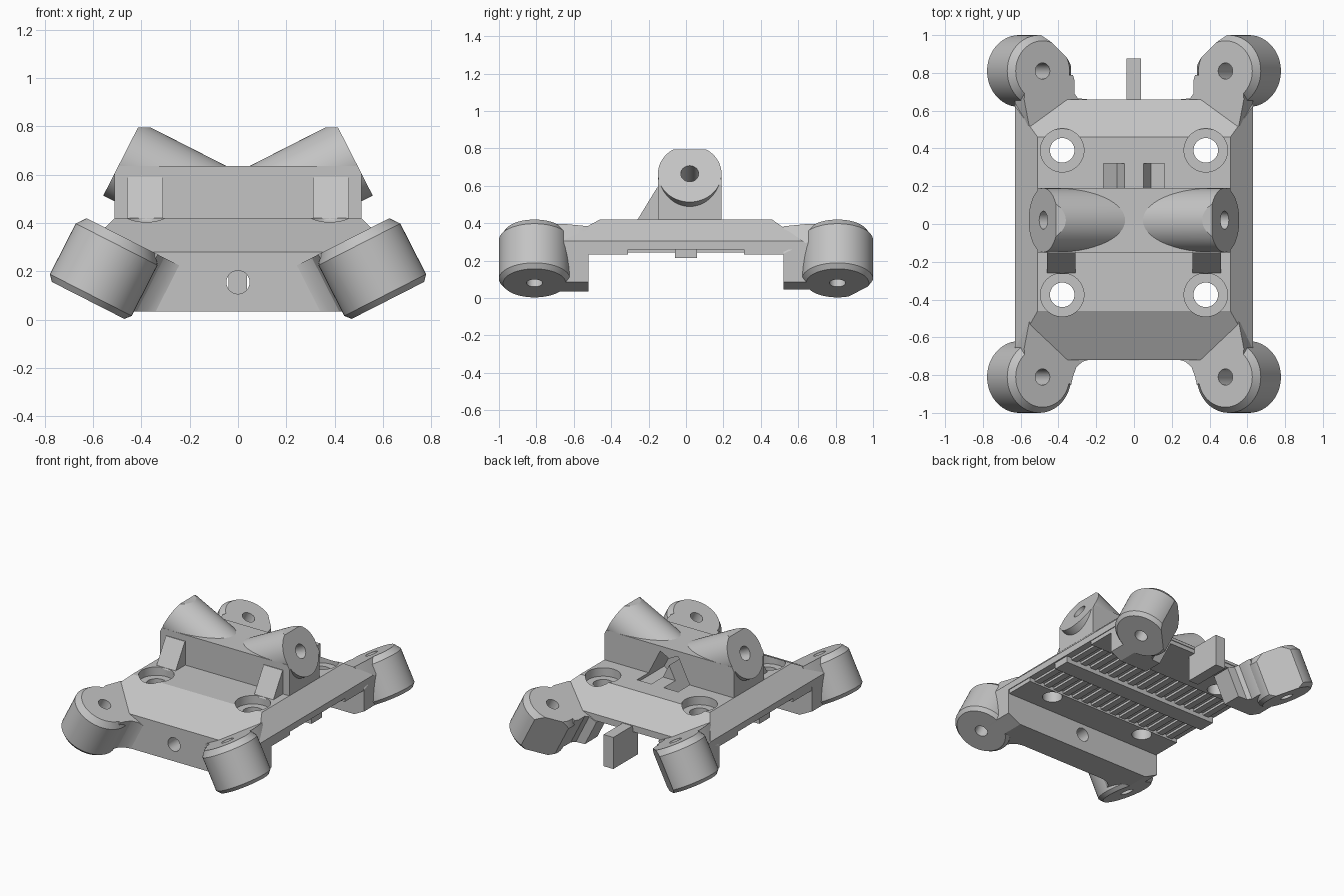
import bpy, bmesh
from math import cos, sin, pi, radians
from mathutils import Matrix, Vector

if "Cube" in bpy.data.objects:
    bpy.data.objects.remove(bpy.data.objects["Cube"])

grey = bpy.data.materials.new("plain grey")
grey.use_nodes = True
grey.diffuse_color = (0.55, 0.55, 0.55, 1)
grey.node_tree.nodes["Principled BSDF"].inputs["Base Color"].default_value = grey.diffuse_color

X, Y, Z = Vector((1, 0, 0)), Vector((0, 1, 0)), Vector((0, 0, 1))
TILT = radians(27)
OUT = Vector((cos(TILT), 0, sin(TILT)))     # up and outward
INW = Vector((-sin(TILT), 0, cos(TILT)))    # up and inward


def frame(origin, a, b, c):
    m = Matrix((a, b, c)).transposed().to_4x4()
    m.translation = origin
    return m


def skin(rings):
    """Closed solid through a stack of equal rings of points."""
    bm = bmesh.new()
    loops = [[bm.verts.new(p) for p in ring] for ring in rings]
    n = len(loops[0])
    for lo, hi in zip(loops, loops[1:]):
        for i in range(n):
            bm.faces.new((lo[i], lo[(i + 1) % n], hi[(i + 1) % n], hi[i]))
    bm.faces.new(loops[0][::-1])
    bm.faces.new(loops[-1])
    bmesh.ops.recalc_face_normals(bm, faces=bm.faces)
    return bm


def prism(points, m, depth):
    return skin([[m @ Vector((a, b, h)) for a, b in points] for h in (0, depth)])


def lathe(profile, m, n=48):
    return skin([[m @ Vector((r * cos(2 * pi * i / n), r * sin(2 * pi * i / n), h))
                  for i in range(n)] for r, h in profile])


def box(x0, x1, y0, y1, z0, z1):
    return prism([(x0, y0), (x1, y0), (x1, y1), (x0, y1)], frame((0, 0, z0), X, Y, Z), z1 - z0)


def clip(bm, point, normal):
    """Remove what lies on the normal's side and cap the cut."""
    res = bmesh.ops.bisect_plane(bm, geom=bm.verts[:] + bm.edges[:] + bm.faces[:],
                                 plane_co=point, plane_no=normal, clear_outer=True)
    edges = [e for e in res["geom_cut"] if isinstance(e, bmesh.types.BMEdge) and e.is_boundary]
    if edges:
        bmesh.ops.edgeloop_fill(bm, edges=edges)
    bmesh.ops.recalc_face_normals(bm, faces=bm.faces)
    return bm


def mirrored(bm):
    geom = bmesh.ops.duplicate(bm, geom=bm.verts[:] + bm.edges[:] + bm.faces[:])["geom"]
    for v in geom:
        if isinstance(v, bmesh.types.BMVert):
            v.co.x *= -1
    bmesh.ops.reverse_faces(bm, faces=[f for f in geom if isinstance(f, bmesh.types.BMFace)])
    return bm


parts = []


def part(name, bm, keep=True):
    mesh = bpy.data.meshes.new(name)
    bm.to_mesh(mesh)
    ob = bpy.data.objects.new(name, mesh)
    bpy.context.scene.collection.objects.link(ob)
    if keep:
        mesh.materials.append(grey)
        parts.append(ob)
    return ob


def cut(targets, bm, sides=(1, -1)):
    """Subtract a cutter, on one or both sides, from several parts."""
    for s in sides:
        tool = bm.copy()
        if s < 0:
            for v in tool.verts:
                v.co.x *= -1
            bmesh.ops.reverse_faces(tool, faces=tool.faces)
        cutter = part("cutter", tool, keep=False)
        cutter.hide_render = True
        for ob in targets:
            mod = ob.modifiers.new("cut", "BOOLEAN")
            mod.operation, mod.solver, mod.object = "DIFFERENCE", "EXACT", cutter
            bpy.context.view_layer.update()
            deps = bpy.context.evaluated_depsgraph_get()
            mesh = bpy.data.meshes.new_from_object(ob.evaluated_get(deps))
            ob.modifiers.clear()
            ob.data = mesh
        bpy.data.objects.remove(cutter)


def both(half):
    """Mirror an outline in x."""
    return half + [(-a, b) for a, b in reversed(half)]


# Main plate with sloped sides, front and back
plate = prism(both([(.51, .42), (.63, .305), (.63, .26)]), frame((0, -.72, 0), X, Z, Y), 1.38)
clip(plate, (0, -.46, .42), (0, -.14, .26))
clip(plate, (0, .46, .42), (0, .14, .2))
plate = part("main_plate", plate)

# Front wall below the plate
wall = part("front_wall", prism(both([(.63, .28), (.63, .085), (.53, .035)]),
                                frame((0, -.72, 0), X, Z, Y), .2))
cut([wall], lathe([(.048, 0), (.048, .4)], frame((0, -.8, .155), X, Z, Y)), sides=(1,))

# Underside pads, centre rib and gripping teeth
front_pad = part("front_underside_pad", box(-.625, .625, -.53, -.31, .232, .28))
back_pad = part("back_underside_pad", box(-.625, .625, .31, .655, .232, .28))
part("underside_rib", box(-.62, .62, -.06, .06, .215, .28))
teeth = bmesh.new()
for i in range(-7, 8):
    for y in (-.185, .185):
        m = Matrix.Translation((i * .08, y, .255)) @ Matrix.Diagonal((.045, .25, .022, 1))
        bmesh.ops.create_cube(teeth, size=1, matrix=m)
part("underside_teeth", teeth)

# Counterbored screw holes
for y, pad in ((-.375, front_pad), (.39, back_pad)):
    at = frame((.38, y, 0), X, Y, Z)
    cut([plate], lathe([(.115, .36), (.115, .5)], at))
    cut([plate, pad], lathe([(.065, .1), (.065, .5)], at))

# Tilted corner bosses with webs that blend into the plate
BOSS = [(.168, 0), (.19, .025), (.19, .26), (.16, .3)]
FILLET = [(-.17, -.04), (-.18, 0), (-.2, .05), (-.235, .08), (-.27, .09)]
STRAIGHT = [(-.18, .02), (-.19, .05), (-.19, .12), (-.21, .145), (-.27, .15)]
for name, d, inner in (("front", 1, FILLET), ("back", -1, STRAIGHT)):
    m = frame((.62, -.81 * d, .08), OUT, Y * d, INW)
    boss = lathe(BOSS, m)
    if d < 0:
        clip(boss, m @ Vector((-.1, -.11, 0)), m.to_3x3() @ Vector((-.16, -.18, 0)))
    web = prism(inner + [(-.27, .29), (.08, .29), (.11, .15), (.1, .06)], m, .3)
    clip(web, (.63, 0, 0), X)
    clip(web, (0, 0, .035 if d > 0 else .045), -Z)
    boss, web = part(name + "_bosses", mirrored(boss)), part(name + "_boss_webs", mirrored(web))
    cut([boss, web], lathe([(.043, -.2), (.043, .5)], m, 32))

# Upper saddle: block, two tilted arms
END = Vector((.48, .02, .665))
block = box(-.51, .51, -.15, .19, .40, .635)
for s in (1, -1):
    clip(block, (s * END.x, END.y, END.z), (s * OUT.x, 0, OUT.z))
block = part("saddle_block", block)
arm_frame = frame(END, INW, Y, -OUT)
arms = lathe([(.17, 0), (.17, .56)], arm_frame, 64)
clip(arms, (0, 0, .795), Z)
clip(arms, (.0005, 0, 0), -X)
arms = part("saddle_arms", mirrored(arms))
cut([arms, block], lathe([(.048, -.1), (.048, .35)], arm_frame, 32))

# Nut slots open to the back
slot = prism([(-.12, -.01), (.12, -.01), (.12, .32), (-.12, .32)],
             frame(Vector((.08, 0, .47)) - OUT * .05, INW, Y, OUT), .1)
cut([arms, block, plate], slot)

# Gussets in front of the saddle
part("saddle_gussets", mirrored(prism([(-.265, .41), (-.14, .41), (-.14, .59), (-.155, .59)],
                                      frame((.31, 0, 0), Y, Z, X), .15)))

# Tab on the back edge
part("back_tab", box(-.04, .037, .6, .875, .05, .275))

# Smooth round faces, keep edges sharp
bpy.ops.object.select_all(action="DESELECT")
for ob in parts:
    ob.select_set(True)
bpy.context.view_layer.objects.active = parts[0]
bpy.ops.object.shade_smooth_by_angle(angle=radians(25))
